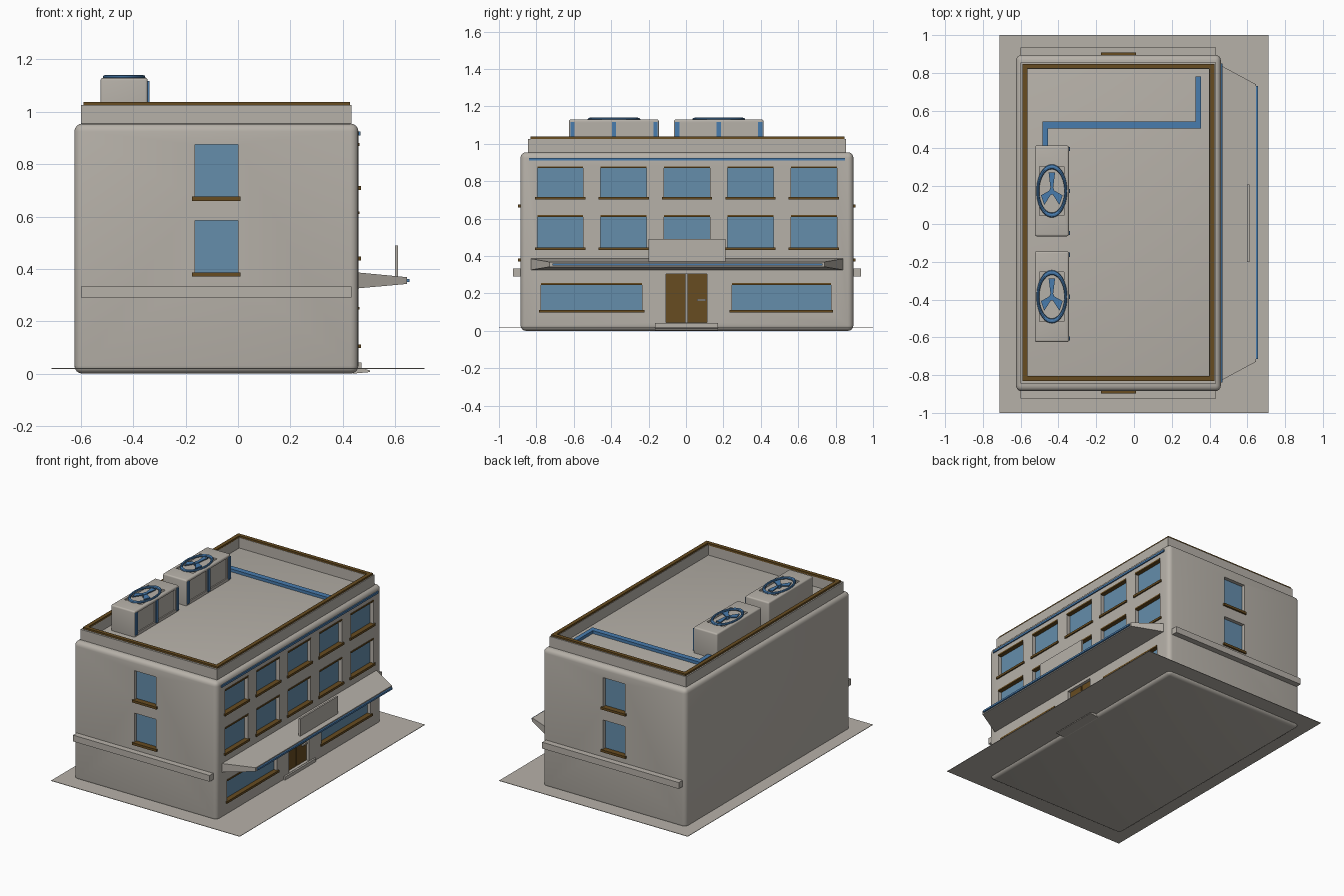
import bpy, bmesh, math
from mathutils import Matrix, Vector

if "Cube" in bpy.data.objects:
    bpy.data.objects.remove(bpy.data.objects["Cube"])


def material(name, rgb):
    m = bpy.data.materials.new(name)
    m.use_nodes = True
    m.diffuse_color = (*rgb, 1)
    m.node_tree.nodes["Principled BSDF"].inputs["Base Color"].default_value = (*rgb, 1)
    return m


STONE = material("warm grey stone", (0.47, 0.44, 0.395))
GLASS = material("window blue", (0.13, 0.27, 0.41))
BLUE = material("metal blue", (0.065, 0.2, 0.42))
BROWN = material("dark brown", (0.135, 0.072, 0.015))


def finish(name, bm, mat, smooth=False):
    bmesh.ops.recalc_face_normals(bm, faces=bm.faces)
    mesh = bpy.data.meshes.new(name)
    bm.to_mesh(mesh)
    bm.free()
    mesh.materials.append(mat)
    ob = bpy.data.objects.new(name, mesh)
    bpy.context.collection.objects.link(ob)
    if smooth:
        bpy.ops.object.select_all(action="DESELECT")
        bpy.context.view_layer.objects.active = ob
        ob.select_set(True)
        bpy.ops.object.shade_smooth_by_angle(angle=math.radians(35))
    return ob


def boxes(name, mat, spans, bevel=0):
    """One object from boxes, each given as (x range, y range, z range)."""
    bm = bmesh.new()
    for span in spans:
        centre = [(a + b) / 2 for a, b in span]
        size = [abs(b - a) for a, b in span]
        bmesh.ops.create_cube(bm, size=1, matrix=Matrix.Translation(centre) @ Matrix.Diagonal((*size, 1)))
    if bevel:
        bmesh.ops.bevel(bm, geom=bm.edges[:], offset=bevel, segments=4, profile=0.5, affect="EDGES")
    return finish(name, bm, mat, bevel > 0)


def carve(target, spans):
    cutter = boxes("cutter", target.data.materials[0], spans)
    cutter.hide_render = True
    mod = target.modifiers.new("recesses", "BOOLEAN")
    mod.operation, mod.solver, mod.object = "DIFFERENCE", "EXACT", cutter
    bpy.context.view_layer.objects.active = target
    bpy.ops.object.modifier_apply(modifier=mod.name)
    bpy.data.objects.remove(cutter)


def frame(name, mat, xr, yr, zr, w):
    """Rectangular ring of wall thickness w."""
    (x0, x1), (y0, y1) = xr, yr
    bm = bmesh.new()
    rings = []
    for z in zr:
        for d in (0, w):
            rings.append([bm.verts.new((x, y, z)) for x, y in
                          ((x0 + d, y0 + d), (x1 - d, y0 + d), (x1 - d, y1 - d), (x0 + d, y1 - d))])
    lo_out, lo_in, hi_out, hi_in = rings
    for a, b in ((lo_out, hi_out), (hi_out, hi_in), (hi_in, lo_in), (lo_in, lo_out)):
        for i in range(4):
            j = (i + 1) % 4
            bm.faces.new((a[i], a[j], b[j], b[i]))
    return finish(name, bm, mat)


FACE, SOUTH, NORTH, ROOF = 0.46, -0.885, 0.895, 0.955
DEPTH = 0.03

# Facade openings: (y range, z range)
cols = [(-0.795 + 0.339 * i, -0.55 + 0.339 * i) for i in range(5)]
openings = [(c, r) for r in ((0.71, 0.88), (0.44, 0.62)) for c in cols]
openings += [((-0.775, -0.235), (0.105, 0.255)), ((0.245, 0.775), (0.105, 0.255))]
door = ((-0.107, 0.112), (0.045, 0.305))
side_x, side_rows = (-0.165, 0), ((0.67, 0.875), (0.38, 0.585))

# Main block with recessed openings
body = boxes("building_body", STONE, [((-0.625, FACE), (SOUTH, NORTH), (0, ROOF))], 0.03)
cuts = [((FACE - DEPTH, FACE + 0.1), y, z) for y, z in openings + [door]]
for wall, out in ((SOUTH, -1), (NORTH, 1)):
    cuts += [(side_x, sorted((wall - out * DEPTH, wall + out * 0.1)), z) for z in side_rows]
carve(body, cuts)

# Facade glass, sills and lintels
pane = FACE - DEPTH
boxes("facade_glass", GLASS, [((pane, pane + 0.005), y, z) for y, z in openings])
boxes("facade_sills", BROWN, [((pane, FACE + 0.009), (y[0] - 0.012, y[1] + 0.012), (z[0] - 0.008, z[0] + 0.007))
                              for y, z in openings])
boxes("facade_lintels", BROWN, [((pane, FACE + 0.004), y, (z[1] - 0.01, z[1])) for y, z in openings])

# Side wall windows and ledges
for label, wall, out in (("right", SOUTH, -1), ("left", NORTH, 1)):
    def yr(a, b):
        return sorted((wall + out * a, wall + out * b))
    boxes(label + "_glass", GLASS, [(side_x, yr(-DEPTH, 0.005 - DEPTH), z) for z in side_rows])
    boxes(label + "_sills", BROWN, [((-0.175, 0.01), yr(-DEPTH, 0.012), (z[0] - 0.01, z[0] + 0.006))
                                    for z in side_rows])
    boxes(label + "_ledge", STONE, [((-0.6, 0.433), yr(-0.01, 0.04), (0.29, 0.333))])

# Entrance
boxes("door_leaves", BROWN, [((pane, pane + 0.009), y, door[1]) for y in ((door[0][0], -0.002), (0.007, door[0][1]))])
boxes("door_handle", STONE, [((pane, pane + 0.02), (0.058, 0.108), (0.16, 0.17))])
boxes("door_sill", STONE, [((pane, FACE + 0.012), (-0.165, 0.17), (0.02, 0.043))])
bm = bmesh.new()
ramp = [bm.verts.new((x, -0.165, z)) for x, z in ((FACE - 0.02, 0), (0.505, 0.006), (0.505, 0.012), (FACE - 0.02, 0.028))]
end = bmesh.ops.extrude_face_region(bm, geom=[bm.faces.new(ramp)])["geom"]
bmesh.ops.translate(bm, vec=(0, 0.335, 0), verts=[v for v in end if isinstance(v, bmesh.types.BMVert)])
finish("entrance_ramp", bm, STONE)

# Tapered canopy with trim and blank sign board
canopy = boxes("canopy", STONE, [((FACE - 0.01, 0.645), (-0.835, 0.845), (0.325, 0.387))])
for v in canopy.data.vertices:
    if v.co.x > FACE:
        v.co.y = 0.005 + (v.co.y - 0.005) * 0.875
        v.co.z = 0.355 + (v.co.z - 0.355) * 0.42
boxes("canopy_trim", BLUE, [((0.64, 0.656), (-0.715, 0.73), (0.349, 0.361))])
boxes("sign_board", STONE, [((0.599, 0.611), (-0.2, 0.21), (0.36, 0.49))])
boxes("cornice_strip", BLUE, [((FACE - 0.01, FACE + 0.008), (-0.84, 0.85), (0.91, 0.924))])

# Parapet and cap
frame("parapet", STONE, (-0.6, 0.433), (-0.845, 0.855), (ROOF - 0.03, 1.026), 0.035)
frame("parapet_cap", BROWN, (-0.591, 0.427), (-0.832, 0.848), (1.024, 1.038), 0.026)

# Roof pipe
boxes("roof_pipe", BLUE, [((-0.485, -0.455), (0.4, 0.505), (ROOF - 0.01, 0.975)),
                          ((-0.485, 0.355), (0.505, 0.543), (ROOF - 0.01, 0.975)),
                          ((0.325, 0.355), (0.543, 0.78), (ROOF - 0.01, 0.975))])

# Roof cooling units with fans
TOP, MID = 1.13, -0.435
for label, cy in (("rear", 0.175), ("front", -0.385)):
    unit = boxes(label + "_cooling_unit", STONE, [((-0.525, -0.345), (cy - 0.24, cy + 0.24), (ROOF - 0.01, TOP))], 0.01)
    panels = [((-0.353, -0.3), (cy + s - 0.09, cy + s + 0.09), (0.975, 1.112)) for s in (-0.11, 0.11)]
    carve(unit, panels + [((MID - 0.065, MID + 0.065), (cy - 0.13, cy + 0.13), (TOP - 0.012, TOP + 0.1))])
    boxes(label + "_unit_posts", BLUE, [((-0.352, -0.339), (cy + s - 0.011, cy + s + 0.011), (0.965, 1.117))
                                        for s in (-0.222, 0, 0.222)])
    bpy.ops.mesh.primitive_torus_add(major_segments=40, minor_segments=8, major_radius=1, minor_radius=0.1,
                                     location=(MID, cy, TOP + 0.002))
    ring = bpy.context.object
    ring.name = label + "_fan_ring"
    ring.scale = (0.074, 0.128, 0.08)
    ring.data.materials.append(BLUE)
    bpy.ops.object.shade_smooth_by_angle()
    # Three tapered blades and a hub, stretched like the ring
    bm = bmesh.new()
    for k in range(3):
        turn = Matrix.Rotation(math.radians(90 + 120 * k), 4, "Z")
        outline = [bm.verts.new(turn @ Vector((r, w, 0))) for r, w in ((0.05, -0.08), (0.76, -0.23), (0.76, 0.23), (0.05, 0.08))]
        tip = bmesh.ops.extrude_face_region(bm, geom=[bm.faces.new(outline)])["geom"]
        bmesh.ops.translate(bm, vec=(0, 0, 0.06), verts=[v for v in tip if isinstance(v, bmesh.types.BMVert)])
    bmesh.ops.create_cone(bm, cap_ends=True, segments=16, radius1=0.16, radius2=0.16, depth=0.18)
    bmesh.ops.transform(bm, matrix=Matrix.Translation((MID, cy, TOP)) @ Matrix.Diagonal((0.074, 0.128, 0.12, 1)), verts=bm.verts)
    finish(label + "_fan_blades", bm, BLUE)

# Ground slab
boxes("ground", STONE, [((-0.713, 0.713), (-1, 1), (0.018, 0.021))])
